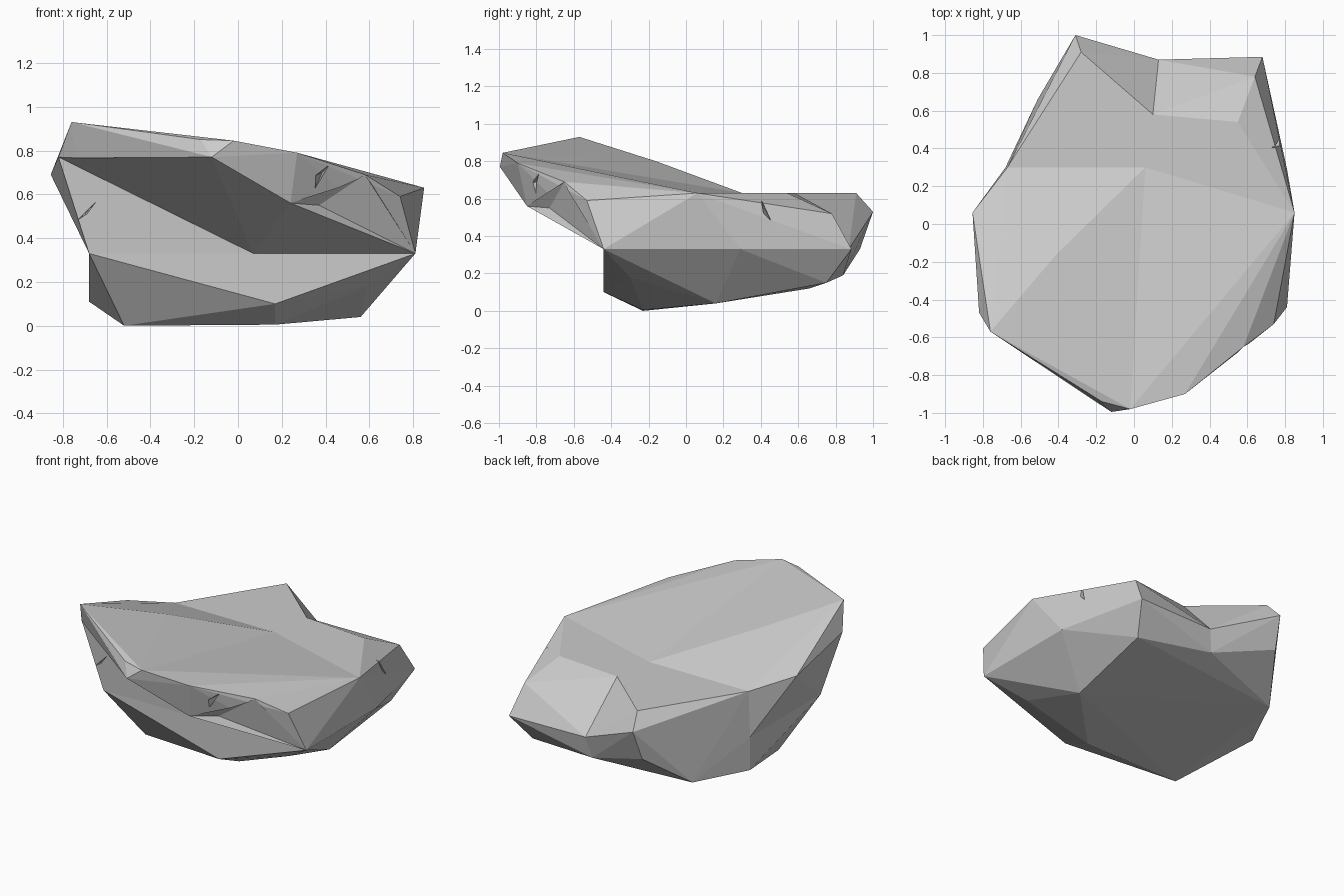
import bpy, bmesh

if "Cube" in bpy.data.objects:
    bpy.data.objects.remove(bpy.data.objects["Cube"])


def hull(name, points, helper=False):
    """Convex faceted block around a few corner points."""
    bm = bmesh.new()
    for p in points:
        bm.verts.new(p)
    bmesh.ops.convex_hull(bm, input=bm.verts)
    loose = [v for v in bm.verts if not v.link_faces]
    bmesh.ops.delete(bm, geom=loose, context='VERTS')
    bmesh.ops.recalc_face_normals(bm, faces=bm.faces)
    me = bpy.data.meshes.new(name)
    bm.to_mesh(me)
    bm.free()
    ob = bpy.data.objects.new(name, me)
    bpy.context.collection.objects.link(ob)
    if helper:
        ob.hide_render = True
        ob.hide_set(True)
        ob.display_type = 'WIRE'
    return ob


# corners shared between the blocks
seam = [(-.68, -.44, .33), (.81, -.44, .33), (.81, .29, .33), (-.68, .30, .33)]
seam_mid = (.07, -.44, .33)
back_mid = [(.13, .87, .33), (.10, .84, .19)]
back_left_low = [(-.33, .93, .33), (-.51, .66, .12), (-.68, .30, .11)]
right_low = [(.60, .75, .15), (.56, .16, .04)]
fold_left, fold_mid, fold_right = (-.67, .30, .63), (.06, .30, .63), (.85, .06, .63)
ridge_end = (.10, .58, .63)
lip_left, lip_tip, lip_top = (-.82, -.47, .77), (-.12, -.995, .77), (-.02, -.98, .845)
lip_under, lip_right = (.24, -.85, .56), (.58, -.65, .69)

# lower body, standing on the ground
rock = hull("rock", seam + back_mid + back_left_low + right_low + [
    (-.52, -.23, 0), (.17, -.23, .005), (.17, -.44, .10), (.59, -.30, .18), (0, 0, .5)])

# overhanging front slab, in two halves that meet in a shallow valley
front_left = hull("front_left_slab", seam + [
    fold_left, fold_mid, (-.41, -.16, .80), (-.855, .06, .69), lip_left,
    (-.76, -.57, .93), (-.17, -.94, .85), lip_tip, lip_top], True)
front_right = hull("front_right_slab", seam + [
    fold_mid, fold_right, lip_tip, lip_top, (.27, -.90, .79),
    lip_under, lip_right, (.74, -.53, .59)], True)

# flat-topped back left block
back_left = hull("back_left_block", back_mid + back_left_low + [
    fold_left, fold_mid, ridge_end, (-.28, .91, .63), (-.31, 1.0, .53),
    seam[3], (.1, .1, .3), (.3, .5, .3)], True)

# back right block with the sloping shoulder
back_right = hull("back_right_block", back_mid + right_low + [
    fold_mid, fold_right, ridge_end, (.55, .54, .63), (.64, .78, .52),
    (.68, .885, .33), seam[2], (.1, .1, .3)], True)

# hollows under the front lip
hollows = [
    hull("left_hollow", [lip_left, lip_tip, seam[0], seam_mid, (-.7, -.9, .3)], True),
    hull("middle_hollow", [lip_tip, lip_under, seam[0], seam_mid, (-.2, -.95, .35)], True),
    hull("right_hollow", [lip_under, lip_right, seam[1], (.37, -.73, .55), (.8, -.9, .5)], True)]

# thin wedges that chip cracks into the edges
cracks = [
    hull("front_crack", [(.44, -.90, .76), (.33, -.90, .58), (.34, -.90, .68), (.385, -.66, .70)], True),
    hull("left_crack", [(-.60, -.60, .62), (-.78, -.60, .44), (-.69, -.60, .50), (-.69, -.32, .52)], True),
    hull("right_crack", [(.88, .38, .65), (.88, .48, .43), (.88, .41, .50), (.62, .42, .55)], True)]

# join blocks, then cut hollows and cracks
for op, tools in (('UNION', [front_left, front_right, back_left, back_right]),
                  ('DIFFERENCE', hollows + cracks)):
    for tool in tools:
        m = rock.modifiers.new(tool.name, 'BOOLEAN')
        m.operation, m.solver, m.object = op, 'EXACT', tool
